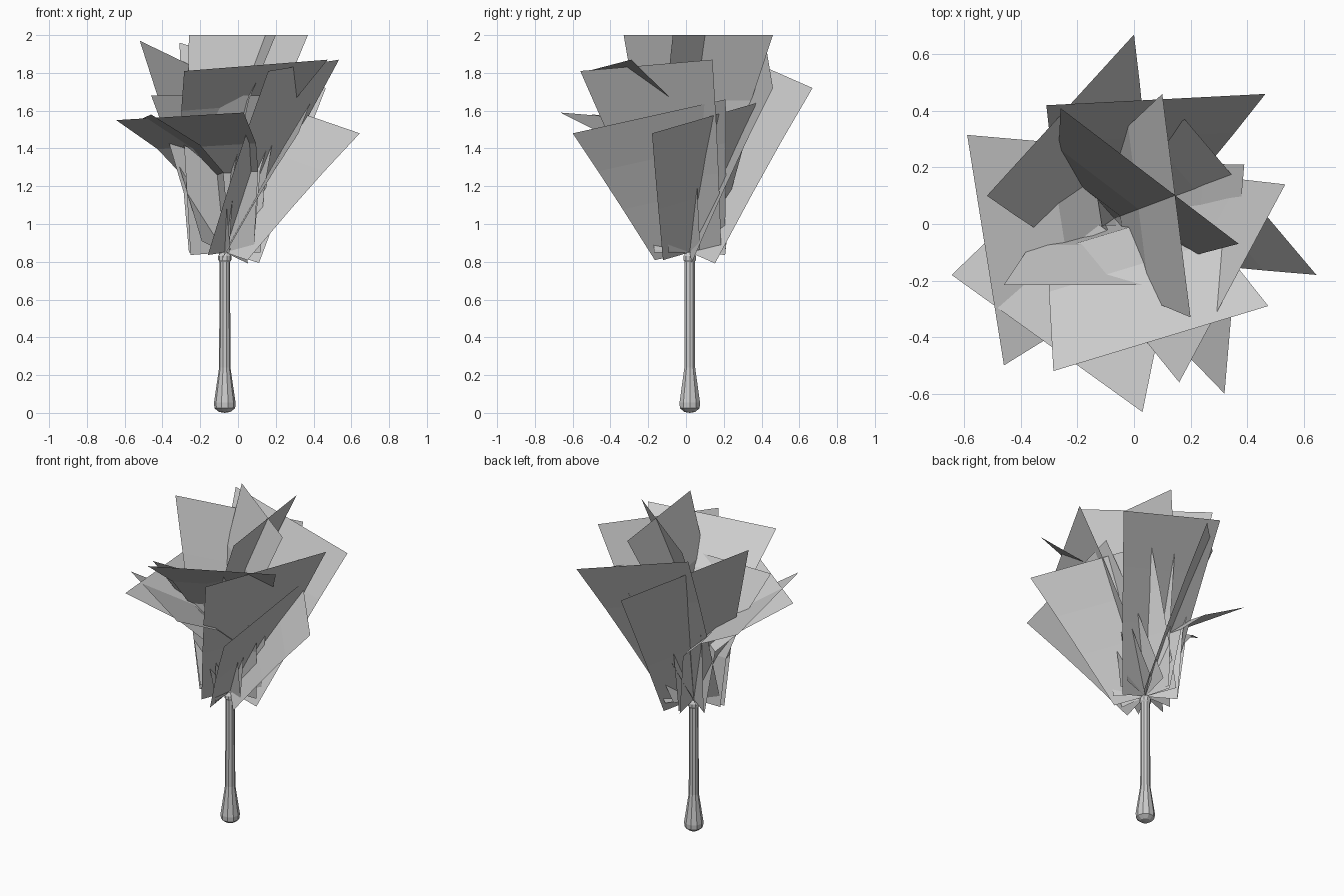
import bpy, bmesh, math
from mathutils import Vector

if "Cube" in bpy.data.objects:
    bpy.data.objects.remove(bpy.data.objects["Cube"])

CX, CY = -0.07, 0.02


def make(name, bm):
    me = bpy.data.meshes.new(name)
    bm.to_mesh(me)
    bm.free()
    ob = bpy.data.objects.new(name, me)
    bpy.context.collection.objects.link(ob)
    return ob


# Turned handle with a bulbous grip and small collar
profile = [(0.030, 0.005), (0.055, 0.025), (0.057, 0.055), (0.03, 0.24),
           (0.028, 0.80), (0.035, 0.81), (0.035, 0.83), (0.022, 0.85)]
N = 10
bm = bmesh.new()
rings = [[bm.verts.new((CX + r * math.cos(2 * math.pi * i / N),
                        CY + r * math.sin(2 * math.pi * i / N), z))
          for i in range(N)] for r, z in profile]
for lo, hi in zip(rings, rings[1:]):
    for i in range(N):
        j = (i + 1) % N
        bm.faces.new((lo[i], lo[j], hi[j], hi[i]))
for ring, z in ((rings[0][::-1], 0.0), (rings[-1], 0.855)):
    c = bm.verts.new((CX, CY, z))
    for i in range(N):
        bm.faces.new((ring[i], ring[(i + 1) % N], c))
make("handle", bm)

# Row shapes: (height, outward shift, widening), each as a share of base to tip
STRAIGHT = [(0, 0, 0), (0.4, 0.38, 0.4), (0.7, 0.68, 0.7), (1, 1, 1)]
BENT = [(0, 0, 0), (0.38, 0.1, 0.15), (0.7, 0.4, 0.58), (1, 1, 1)]
CURLED = [(0, 0, 0), (0.58, 0.1, 0.25), (0.78, 0.4, 0.58), (1, 1, 1)]


# A feather is a flat card that fans out from the handle, straight or curled
def feather(name, a, b, shape, base_half=0.19):
    a, b = Vector(a), Vector(b)
    tip = (a + b) / 2
    base = Vector((CX, CY, 0.85))
    side = b - a
    half = side.length / 2
    side.normalize()
    bm = bmesh.new()
    rows = []
    for t, out, wide in shape:
        c = base + (tip - base) * out
        c.z = base.z + (tip.z - base.z) * t
        w = base_half + (half - base_half) * wide
        rows.append([bm.verts.new(c - side * w), bm.verts.new(c + side * w)])
    for lo, hi in zip(rows, rows[1:]):
        bm.faces.new((lo[0], lo[1], hi[1], hi[0]))
    make(name, bm)


# Tip corners of each feather
tips = [
    ((0.645, -0.18, 1.48), (0.18, 0.37, 1.64), STRAIGHT),
    ((0.32, -0.60, 1.48), (0.39, 0.21, 1.66), STRAIGHT),
    ((-0.645, -0.18, 1.55), (0.03, -0.665, 1.59), CURLED),
    ((-0.285, -0.52, 1.81), (0.475, -0.29, 1.87), CURLED),
    ((0.535, 0.14, 1.87), (0.16, -0.56, 1.81), STRAIGHT),
    ((-0.59, 0.315, 1.52), (-0.46, -0.50, 1.58), CURLED),
    ((0.465, 0.46, 1.72), (-0.31, 0.42, 1.96), STRAIGHT),
    ((0.00, 0.67, 1.72), (-0.52, 0.10, 1.97), STRAIGHT),
    ((-0.26, 0.41, 2.00), (0.37, -0.07, 2.00), BENT),
    ((0.10, 0.46, 2.00), (0.20, -0.33, 2.00), BENT),
    ((-0.46, -0.215, 1.68), (0.21, -0.215, 1.68), BENT),
]
for i, (a, b, shape) in enumerate(tips):
    feather(f"feather_{i + 1}", a, b, shape)
